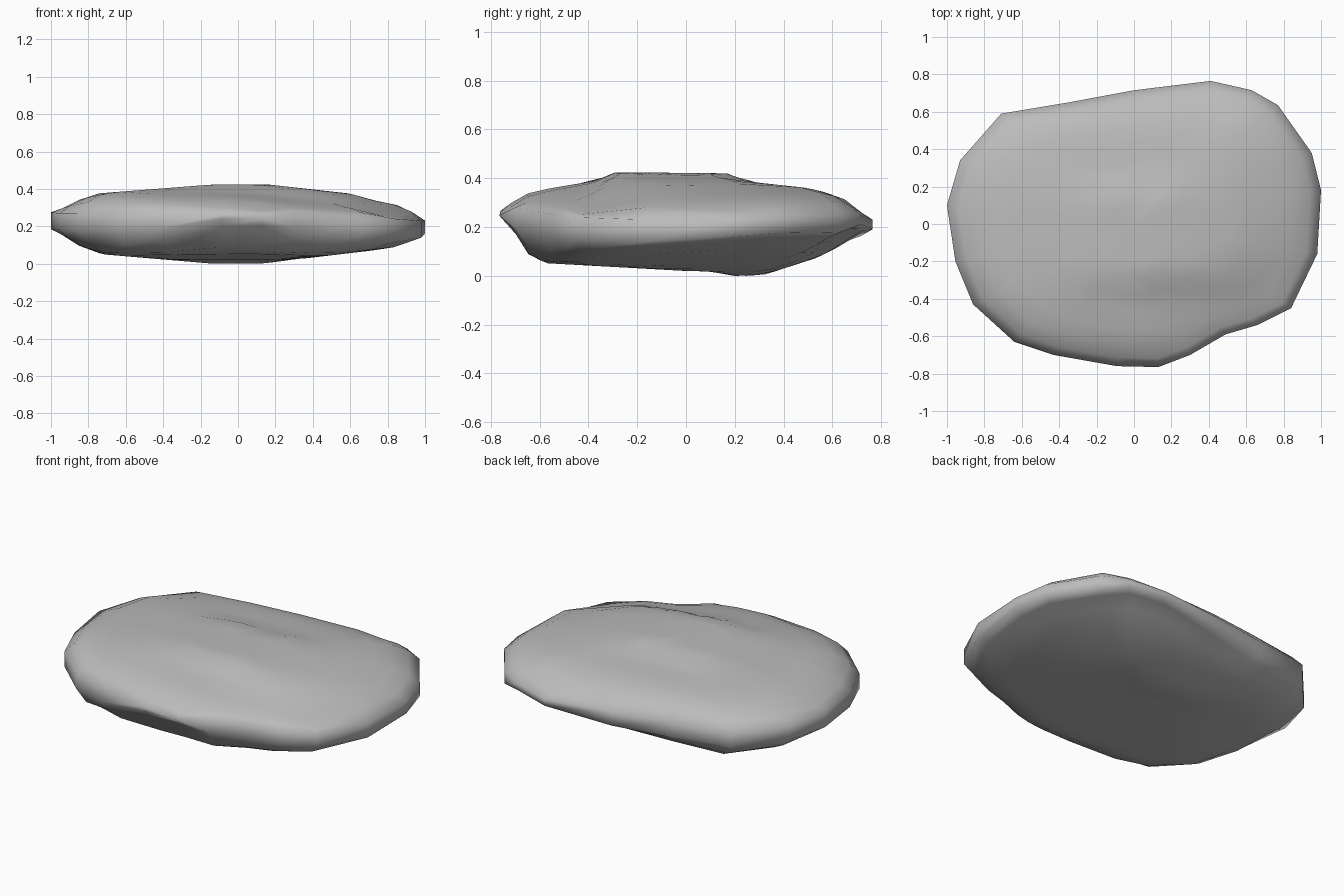
import bpy, bmesh

if "Cube" in bpy.data.objects:
    bpy.data.objects.remove(bpy.data.objects["Cube"])

# Rim of the stone seen from above: x, y, height of the widest point
RIM = [(-1, .10, .235), (-.93, .34, .23), (-.71, .59, .22), (-.35, .65, .21),
       (0, .715, .20), (.41, .765, .205), (.63, .715, .21), (.77, .635, .215),
       (.95, .38, .205), (1, .18, .19), (.98, -.16, .19), (.84, -.45, .20),
       (.66, -.54, .21), (.49, -.59, .22), (.30, -.70, .24), (.13, -.765, .26),
       (-.09, -.76, .255), (-.43, -.70, .235), (-.64, -.63, .23),
       (-.86, -.43, .23), (-.955, -.20, .23)]
# Upper and lower profiles along the width and along the depth
TOP_X = [(-1, .28), (-.9, .335), (-.76, .38), (-.12, .43), (.15, .43),
         (.6, .38), (.68, .35), (.92, .315), (1, .24)]
BOT_X = [(-1, .19), (-.9, .11), (-.72, .055), (-.13, .005), (.12, .005),
         (.33, .03), (.88, .095), (1, .145)]
TOP_Y = [(-.77, .26), (-.7, .34), (-.34, .40), (-.30, .43), (.17, .425),
         (.22, .395), (.5, .365), (.64, .33), (.7, .30), (.77, .23)]
BOT_Y = [(-.77, .26), (-.63, .06), (0, .025), (.16, .022), (.2, 0),
         (.33, .012), (.57, .09), (.72, .17), (.77, .18)]
# How far each ring has risen from rim to full thickness
RINGS = [(.94, .65), (.85, .93), (.74, 1), (.62, 1), (.50, 1), (.38, 1),
         (.26, 1), (.13, 1)]


def lerp(table, t):
    if t <= table[0][0]:
        return table[0][1]
    for (a, u), (b, v) in zip(table, table[1:]):
        if t <= b:
            return u + (v - u) * (t - a) / (b - a)
    return table[-1][1]


def ramp(t, a, b):
    k = max(0, min(1, (t - a) / (b - a)))
    return k * k * (3 - 2 * k)


def top(x, y):
    z = min(lerp(TOP_X, x), lerp(TOP_Y, y))
    # worn hollow at the front right, shallow step at the back left
    z -= .07 * ramp(x, -.1, .7) * ramp(-y, .2, .42)
    z -= .012 * ramp(-x, .3, .6) * ramp(y, .2, .3)
    return z


def bottom(x, y):
    z = max(lerp(BOT_X, x), lerp(BOT_Y, y))
    # underside climbs towards the back right
    return z + .06 * ramp(x, .2, .8) * ramp(y, 0, .45)


bm = bmesh.new()
n = len(RIM)


def blunt(x, y, z, surface):
    # half of the short upright wall around the rim
    return z + max(-.045, min(.045, surface(x, y) - z))


edge = None
walls = []
for surface in (top, bottom):
    starts = [blunt(x, y, z, surface) for x, y, z in RIM]
    previous = [bm.verts.new((x, y, s)) for (x, y, z), s in zip(RIM, starts)]
    walls.append(previous)
    for s, f in RINGS:
        ring = []
        for (x, y, z), z0 in zip(RIM, starts):
            px, py = x * s, y * s
            ring.append(bm.verts.new((px, py, z0 + (surface(px, py) - z0) * f)))
        for i in range(n):
            j = (i + 1) % n
            bm.faces.new((previous[i], previous[j], ring[j], ring[i]))
        previous = ring
    centre = bm.verts.new((0, 0, surface(0, 0)))
    for i in range(n):
        bm.faces.new((previous[i], previous[(i + 1) % n], centre))

# Upright wall joining the upper and lower halves
upper, lower = walls
for i in range(n):
    j = (i + 1) % n
    bm.faces.new((upper[i], upper[j], lower[j], lower[i]))
bmesh.ops.remove_doubles(bm, verts=bm.verts, dist=.003)
bmesh.ops.recalc_face_normals(bm, faces=bm.faces)

# Rest the stone on the ground
low = min(v.co.z for v in bm.verts)
bmesh.ops.translate(bm, verts=bm.verts, vec=(0, 0, -low))

mesh = bpy.data.meshes.new("flat_stone")
bm.to_mesh(mesh)
bm.free()
mesh.polygons.foreach_set("use_smooth", [True] * len(mesh.polygons))
stone = bpy.data.objects.new("flat_stone", mesh)
bpy.context.collection.objects.link(stone)

# Dark grey rock colour
rock = bpy.data.materials.new("rock_grey")
rock.diffuse_color = (.5, .5, .5, 1)
rock.use_nodes = True
rock.node_tree.nodes["Principled BSDF"].inputs["Base Color"].default_value = rock.diffuse_color
mesh.materials.append(rock)
